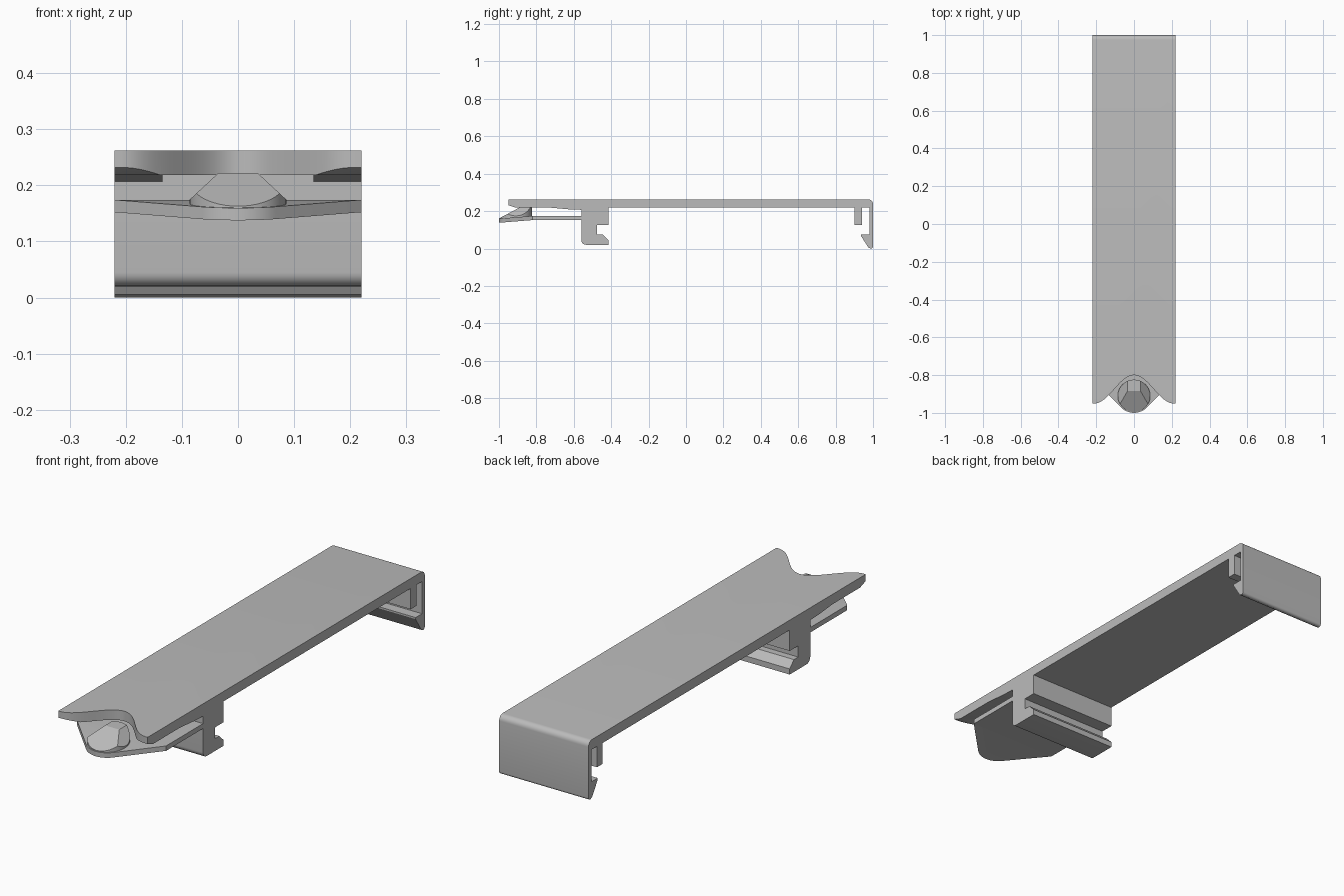
import bpy, bmesh
from math import sin, cos, pi, radians
from mathutils import Vector

old = bpy.data.objects.get("Cube")
if old:
    bpy.data.objects.remove(old, do_unlink=True)

grey = bpy.data.materials.new("light_grey_plastic")
grey.use_nodes = True
COLOUR = (0.5, 0.5, 0.5, 1)
grey.diffuse_color = COLOUR
grey.node_tree.nodes["Principled BSDF"].inputs["Base Color"].default_value = COLOUR

HALF = 0.22      # half width of the part
TOP = 0.262
UNDER = 0.218    # underside of the top plate


def finish(name, bm):
    bmesh.ops.recalc_face_normals(bm, faces=bm.faces[:])
    mesh = bpy.data.meshes.new(name)
    bm.to_mesh(mesh)
    bm.free()
    mesh.materials.append(grey)
    ob = bpy.data.objects.new(name, mesh)
    bpy.context.collection.objects.link(ob)
    return ob


def prism(points, direction):
    """Extrude a closed ring of 3D points along a direction."""
    bm = bmesh.new()
    face = bm.faces.new([bm.verts.new(p) for p in points])
    ext = bmesh.ops.extrude_face_region(bm, geom=[face])
    moved = [v for v in ext["geom"] if isinstance(v, bmesh.types.BMVert)]
    bmesh.ops.translate(bm, verts=moved, vec=direction)
    return bm


def side_profile(name, yz, x0=-HALF, x1=HALF):
    return finish(name, prism([(x0, y, z) for y, z in yz], (x1 - x0, 0, 0)))


def arc(cx, cy, r, a0, a1, n=6):
    steps = [radians(a0 + (a1 - a0) * i / n) for i in range(n + 1)]
    return [(cx + r * cos(a), cy + r * sin(a)) for a in steps]


# Cover plate with front clip, rear rib and rear hook in one section
front_lip = [(-0.95, TOP), (-0.95, 0.232), (-0.91, UNDER), (-0.56, UNDER)]
front_clip = arc(-0.535, 0.045, 0.025, 180, 270) + [
    (-0.415, 0.02), (-0.415, 0.045), (-0.445, 0.075), (-0.475, 0.075),
    (-0.475, 0.125), (-0.415, 0.125), (-0.415, UNDER)]
rear_rib = [(0.9, UNDER), (0.9, 0.125), (0.94, 0.125), (0.94, UNDER)]
rear_hook = [(0.98, UNDER), (0.98, 0.075), (0.935, 0.075), (0.935, 0.068),
             (0.975, 0.005)] + arc(0.988, 0.012, 0.012, 270, 360)
rear_corner = arc(0.975, TOP - 0.025, 0.025, 0, 90)
cover = side_profile("cover_and_clips",
                     front_lip + front_clip + rear_rib + rear_hook + rear_corner)

# Wavy finger notch cut from the front edge
wave = [(-0.21 + 0.42 * i / 40) for i in range(41)]
ring = [(x, -0.875 + 0.075 * cos(pi * x / 0.21), 0.19) for x in wave]
ring += [(0.21, -1.1, 0.19), (-0.21, -1.1, 0.19)]
cutter = finish("notch_cutter", prism(ring, (0, 0, 0.1)))
cutter.hide_render = True
cut = cover.modifiers.new("notch", "BOOLEAN")
cut.operation = "DIFFERENCE"
cut.solver = "EXACT"
cut.object = cutter
bpy.context.view_layer.objects.active = cover
bpy.ops.object.modifier_apply(modifier=cut.name)
bpy.data.objects.remove(cutter, do_unlink=True)

# Small gussets between plate and front clip
for side, x0 in (("right", -HALF), ("left", 0.135)):
    side_profile(side + "_gusset",
                 [(-0.72, UNDER), (-0.56, UNDER), (-0.56, 0.207), (-0.62, 0.209)],
                 x0, x0 + HALF - 0.135)

# Release tongue: flat outline with a rounded tip, drooping forward
tip = arc(0, -0.905, 0.095, 225, 315, 14)
outline = [(-HALF, -0.56), (-HALF, -0.82)] + tip + [(HALF, -0.82), (HALF, -0.56)]
bm = prism([(x, y, 0.152) for x, y in outline], (0, 0, 0.022))
bmesh.ops.bisect_plane(bm, geom=bm.verts[:] + bm.edges[:] + bm.faces[:],
                       plane_co=(0, -0.82, 0), plane_no=(0, 1, 0))
for v in bm.verts:
    v.co.z -= max(0, -0.82 - v.co.y) * 0.08
tongue = finish("release_tongue", bm)

# Faceted thumb button: a cylinder trimmed by sloping planes
bm = bmesh.new()
bmesh.ops.create_cone(bm, cap_ends=True, segments=48, radius1=0.086,
                      radius2=0.086, depth=0.067)
bmesh.ops.translate(bm, verts=bm.verts[:], vec=(0, -0.91, 0.1885))
for co, no in (((0.035, 0, 0.222), (0.68, 0, 0.73)),
               ((-0.035, 0, 0.222), (-0.68, 0, 0.73)),
               ((0, -0.885, 0.222), (0, -0.47, 0.88))):
    bmesh.ops.bisect_plane(bm, geom=bm.verts[:] + bm.edges[:] + bm.faces[:],
                           plane_co=co, plane_no=Vector(no).normalized(),
                           clear_outer=True)
    bmesh.ops.holes_fill(bm, edges=[e for e in bm.edges if e.is_boundary], sides=0)
button = finish("thumb_button", bm)

# Smooth the rounded areas, keep the hard edges
bpy.ops.object.select_all(action="DESELECT")
for ob in (cover, tongue, button):
    ob.select_set(True)
bpy.context.view_layer.objects.active = cover
bpy.ops.object.shade_smooth_by_angle(angle=radians(25))
